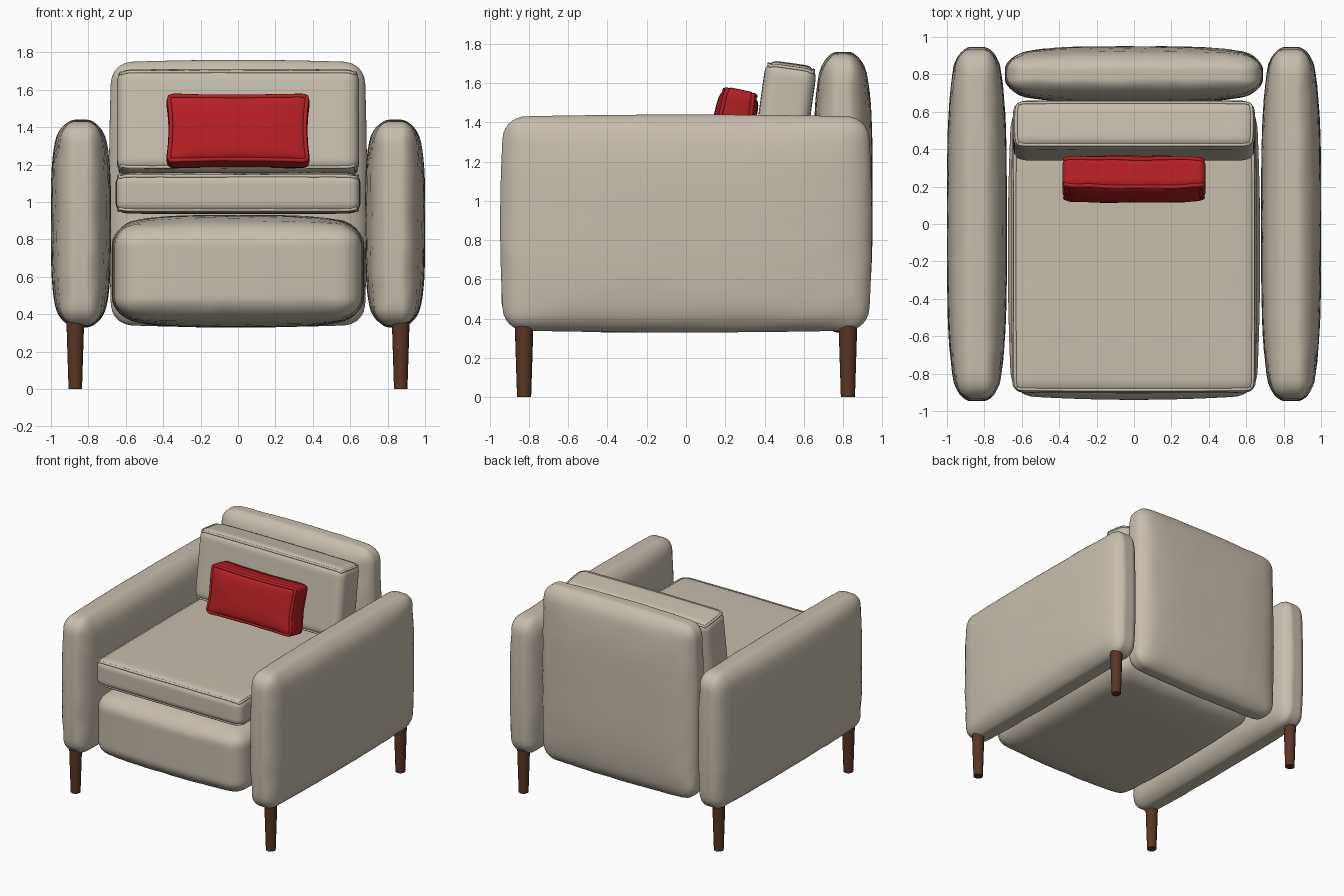
import bpy
import bmesh
from math import sin, pi, radians
from mathutils import Vector, noise

if "Cube" in bpy.data.objects:
    bpy.data.objects.remove(bpy.data.objects["Cube"])

SEGMENTS = 28


def make_material(name, colour):
    mat = bpy.data.materials.new(name)
    mat.use_nodes = True
    mat.diffuse_color = (*colour, 1)
    mat.node_tree.nodes["Principled BSDF"].inputs["Base Color"].default_value = (*colour, 1)
    return mat


fabric = make_material("beige fabric", (0.57, 0.51, 0.42))
red = make_material("red fabric", (0.46, 0.014, 0.018))
wood = make_material("dark wood", (0.10, 0.037, 0.018))


def link(name, data, mat, loc, rot=(0, 0, 0)):
    obj = bpy.data.objects.new(name, data)
    bpy.context.collection.objects.link(obj)
    data.materials.append(mat)
    obj.location = loc
    obj.rotation_euler = [radians(a) for a in rot]
    return obj


def stuffed_point(co, half, r, edge, bow, wrinkle):
    """Map a point of the unit cube onto a rounded, puffed cushion."""
    unit = [sin(c * pi / 2) for c in co]
    p = Vector(u * h for u, h in zip(unit, half))
    inner = Vector(max(r - h, min(h - r, c)) for c, h in zip(p, half))
    p = inner + (p - inner).normalized() * r
    u, v = p.x / half[0], p.y / half[1]
    puff = (1 - u ** 4) * (1 - v ** 4)
    p.z *= edge + (1 - edge) * puff
    p.x *= 1 - bow * v * v
    p.y *= 1 - bow * u * u
    # soft creases, strongest close to the seams
    p.z += wrinkle * (1.2 - puff) * noise.noise(p * 9)
    return p


def cushion(name, half, loc, rot=(0, 0, 0), r=0.1, edge=0.6, bow=0.02,
            wrinkle=0.006, piping=0, mat=fabric):
    args = (half, r, edge, bow, wrinkle)
    bm = bmesh.new()
    bmesh.ops.create_cube(bm, size=2)
    bmesh.ops.subdivide_edges(bm, edges=bm.edges[:], cuts=SEGMENTS - 1, use_grid_fill=True)
    for vert in bm.verts:
        vert.co = stuffed_point(vert.co, *args)
    for face in bm.faces:
        face.smooth = True
    mesh = bpy.data.meshes.new(name)
    bm.to_mesh(mesh)
    bm.free()
    link(name, mesh, mat, loc, rot)
    if not piping:
        return
    # piping cord along both rims
    steps = [2 * i / SEGMENTS - 1 for i in range(SEGMENTS)]
    rim = ([(t, -1) for t in steps] + [(1, t) for t in steps]
           + [(-t, 1) for t in steps] + [(-1, -t) for t in steps])
    curve = bpy.data.curves.new(name + "_piping", "CURVE")
    curve.dimensions = "3D"
    curve.bevel_depth = piping
    curve.bevel_resolution = 2
    for side in (-1, 1):
        spline = curve.splines.new("POLY")
        spline.points.add(len(rim) - 1)
        spline.use_cyclic_u = True
        for point, (x, y) in zip(spline.points, rim):
            point.co = (*stuffed_point((x, y, side), *args), 1)
    link(name + "_piping", curve, mat, loc, rot)


# Upholstered body
cushion("base", (0.675, 0.8, 0.3), (0, -0.14, 0.63), r=0.12, edge=0.78, bow=0.03)
cushion("backrest", (0.69, 0.715, 0.15), (0, 0.8, 1.045), (90, 0, 0), r=0.11, edge=0.62)
for side, x in (("left", 0.84), ("right", -0.84)):
    cushion(side + "_arm", (0.555, 0.947, 0.16), (x, 0, 0.885), (0, 90, 0), r=0.11, edge=0.64)

# Loose cushions with piped rims
cushion("seat_cushion", (0.655, 0.76, 0.112), (0, -0.145, 1.048), r=0.06,
        edge=0.96, bow=0.005, wrinkle=0.002, piping=0.009)
cushion("back_cushion", (0.648, 0.132, 0.28), (0, 0.5, 1.425), (-8, 0, 0), r=0.06,
        edge=0.97, bow=0.01, wrinkle=0.002, piping=0.009)
cushion("throw_pillow", (0.372, 0.185, 0.108), (0, 0.24, 1.38), (78, 0, 0), r=0.05,
        edge=0.75, bow=-0.05, wrinkle=0.008, piping=0.012, mat=red)

# Tapered legs
for side, x in (("left", 0.87), ("right", -0.87)):
    for end, y in (("front", -0.825), ("back", 0.825)):
        bm = bmesh.new()
        bmesh.ops.create_cone(bm, cap_ends=True, segments=20, radius1=0.036,
                              radius2=0.048, depth=0.38)
        mesh = bpy.data.meshes.new("leg")
        bm.to_mesh(mesh)
        bm.free()
        leg = link(f"{end}_{side}_leg", mesh, wood, (x, y, 0.19))
        for face in mesh.polygons:
            face.use_smooth = len(face.vertices) == 4
